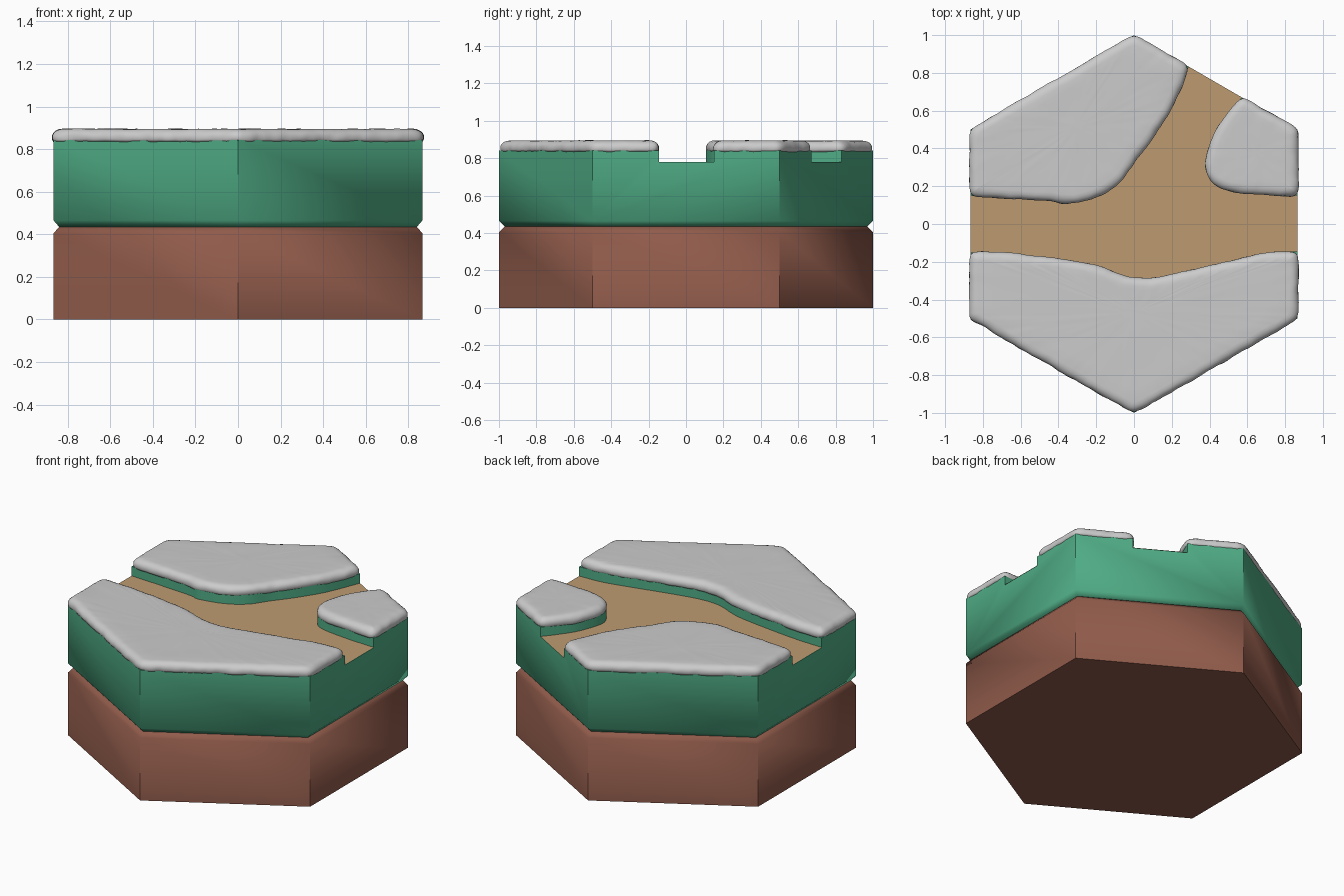
import bpy, bmesh, math
from mathutils import Vector, noise

if "Cube" in bpy.data.objects:
    bpy.data.objects.remove(bpy.data.objects["Cube"])

H = math.sqrt(3) / 2
# Banks of the forked path, listed anticlockwise around the path
SOUTH = [(-H, -.15), (-.7, -.155), (-.5, -.175), (-.22, -.217), (-.05, -.28), (.08, -.29),
         (.25, -.26), (.5, -.2), (.7, -.155), (H, -.145)]
EAST = [(H, .15), (.66, .16), (.46, .19), (.39, .26), (.38, .34), (.43, .48), (.5, .585), (.57, .671)]
WEST = [(.29, .833), (.2, .62), (.1, .46), (0, .33), (-.08, .22), (-.2, .145), (-.36, .108),
        (-.42, .122), (-.6, .135), (-H, .15)]


def material(name, rgb):
    m = bpy.data.materials.new(name)
    m.diffuse_color = (*rgb, 1)
    m.use_nodes = True
    m.node_tree.nodes["Principled BSDF"].inputs["Base Color"].default_value = m.diffuse_color
    return m


def make(name, bm, mat=None, angle=50):
    bmesh.ops.recalc_face_normals(bm, faces=bm.faces)
    me = bpy.data.meshes.new(name)
    bm.to_mesh(me)
    bm.free()
    ob = bpy.data.objects.new(name, me)
    bpy.context.collection.objects.link(ob)
    if mat:
        me.materials.append(mat)
    shade(ob, angle)
    return ob


def shade(ob, angle):
    bpy.ops.object.select_all(action='DESELECT')
    bpy.context.view_layer.objects.active = ob
    ob.select_set(True)
    bpy.ops.object.shade_smooth_by_angle(angle=math.radians(angle))


def loft(rings):
    """Closed solid through a stack of equal-sized rings."""
    bm = bmesh.new()
    loops = [[bm.verts.new(p) for p in r] for r in rings]
    for a, b in zip(loops, loops[1:]):
        for i in range(len(a)):
            j = (i + 1) % len(a)
            bm.faces.new((a[i], a[j], b[j], b[i]))
    bm.faces.new(loops[0][::-1])
    bm.faces.new(loops[-1])
    return bm


def hex_layer(profile):
    return loft([[(r * math.sin(k * math.pi / 3), r * math.cos(k * math.pi / 3), z) for k in range(6)]
                 for r, z in profile])


def spline(points, n=5):
    p = [Vector(q) for q in points]
    p = [2 * p[0] - p[1]] + p + [2 * p[-1] - p[-2]]
    out = []
    for a, b, c, d in zip(p, p[1:], p[2:], p[3:]):
        for k in range(n):
            t = k / n
            out.append(.5 * (2 * b + (c - a) * t + (2 * a - 5 * b + 4 * c - d) * t * t
                             + (3 * b - a - 3 * c + d) * t ** 3))
    return out + [p[-2]]


def resample(poly, step=.018):
    out, carry = [], 0
    for a, b in zip(poly, poly[1:] + poly[:1]):
        length, t = (b - a).length, carry
        while t < length:
            out.append(a.lerp(b, t / length))
            t += step
        carry = t - length
    return out


def smooth(pts, n):
    for _ in range(n):
        pts = [.25 * pts[i - 1] + .5 * pts[i] + .25 * pts[(i + 1) % len(pts)] for i in range(len(pts))]
    return pts


def offset(pts, d):
    out = []
    for i, p in enumerate(pts):
        t = (pts[(i + 1) % len(pts)] - pts[i - 1]).normalized()
        out.append(p + d * Vector((t.y, -t.x)))
    return smooth(out, 1)


green = material("grass", (.08, .42, .24))
brown = material("earth", (.28, .105, .07))
tan = material("path", (.51, .33, .165))
south, east, west = spline(SOUTH), spline(EAST), spline(WEST)

# Earth and grass layers with the chamfered seam between them
make("earth_base", hex_layer([(1, 0), (1, .405), (.97, .435)]), brown)
grass = make("grass_layer", hex_layer([(.97, .435), (1, .465), (1, .842)]), green)

# Carve the sunken path out of the grass
out = Vector((.05, .0866))
cut = ([Vector((-1, -.15))] + south + [Vector((1, -.145)), Vector((1, .15))] + east
       + [east[-1] + out, west[0] + out] + west + [Vector((-1, .15))])
cutter = make("path_cutter", loft([[(p.x, p.y, z) for p in cut] for z in (.78, 1)]), green)
cutter.hide_render = True
mod = grass.modifiers.new("carve", 'BOOLEAN')
mod.operation, mod.solver, mod.object = 'DIFFERENCE', 'EXACT', cutter
bpy.context.view_layer.objects.active = grass
bpy.ops.object.modifier_apply(modifier=mod.name)
bpy.data.objects.remove(cutter)
shade(grass, 50)

# Path surface
bm = bmesh.new()
bm.faces.new([bm.verts.new((p.x, p.y, .782)) for p in south + east + west])
bmesh.ops.triangulate(bm, faces=bm.faces)
make("path_surface", bm, tan)


def rough(p, z, wobble):
    n = noise.noise_vector(Vector((p.x, p.y, z)) * 9)
    m = noise.noise_vector(Vector((p.x, p.y, z)) * 24)
    v = n * .6 + m * .4
    return (p.x + v.x * wobble, p.y + v.y * wobble, z + v.z * wobble * .5)


# Lumpy rounded slabs on the three raised areas
def cap(name, poly):
    widest = offset(smooth(resample(poly[::-1]), 3), .005)
    lower = offset(widest, -.006)
    rings = [(offset(lower, -.02), .836, 0), (lower, .835, .008), (widest, .846, .008), (widest, .864, .008)]
    ring = widest
    for step, z in ((.006, .877), (.011, .887), (.014, .893), (.016, .895)):
        ring = offset(ring, -step)
        rings.append((ring, z, .007))
    mid = sum(ring, Vector((0, 0))) / len(ring)
    for f in (.15, .3, .45, .6, .75, .9):
        rings.append(([p.lerp(mid, f) for p in ring], .895, .004))
    make(name, loft([[rough(p, z, w) for p in r] for r, z, w in rings]), None, 80)


cap("front_cap", south + [Vector((H, -.5)), Vector((0, -1)), Vector((-H, -.5))])
cap("right_cap", east + [Vector((H, .5))])
cap("back_left_cap", west + [Vector((-H, .5)), Vector((0, 1))])
